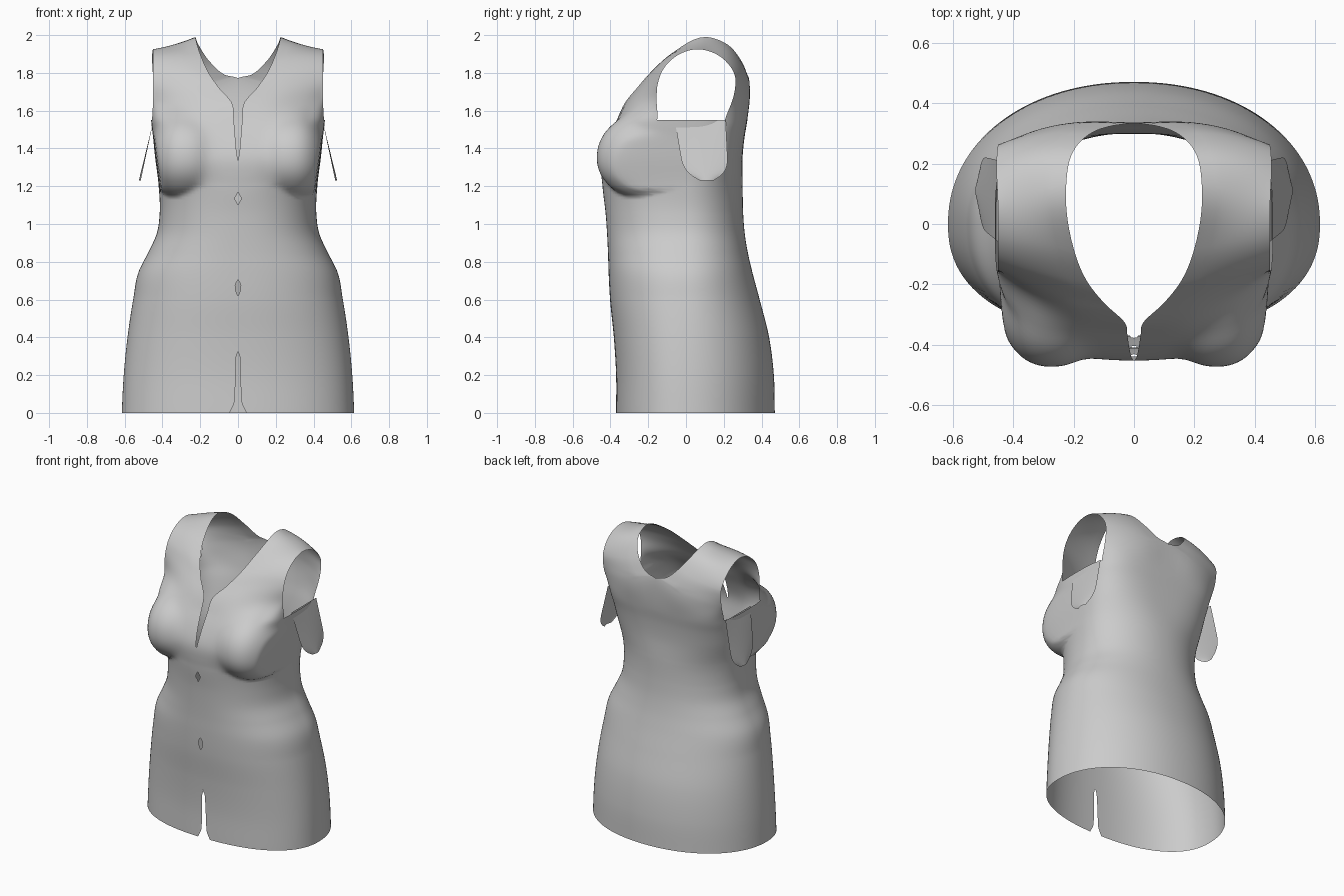
import bpy, bmesh, math
from mathutils import Vector

if "Cube" in bpy.data.objects:
    bpy.data.objects.remove(bpy.data.objects["Cube"])

FRONT, BACK = math.radians(78), math.radians(116)   # armhole corners, measured from front centre
TOP = 1.55                                          # height of the armhole bottom
NF, NS = 24, 16                                     # columns on front/back panels, under the arm

# Body profile: z, half width, front depth, back depth, squareness
PROFILE = [
    (0.00, .615, .37, .47, 2.3), (0.20, .605, .37, .465, 2.3), (0.40, .585, .382, .44, 2.3),
    (0.60, .555, .402, .39, 2.3), (0.75, .525, .41, .35, 2.3), (0.85, .475, .413, .327, 2.3),
    (0.95, .43, .418, .311, 2.3), (1.05, .415, .425, .303, 2.3), (1.20, .42, .442, .30, 2.3),
    (1.36, .44, .448, .30, 2.8), (1.46, .45, .413, .31, 3.2), (1.55, .46, .367, .325, 3.6)]
# Half width of the front opening: z, gap
GAP = [(0, .045), (.05, .02), (.12, .015), (.30, .010), (.325, 0), (.62, 0), (.64, .011), (.68, .015),
       (.705, 0), (1.105, 0), (1.125, .015), (1.145, .015), (1.165, 0), (1.33, 0), (1.40, .01), (1.55, .022)]
# Yoke sections from front to back: neck edge, middle, armhole edge
YOKE = [
    ((.028, -.33, 1.63), (.25, -.285, 1.64), (.45, -.155, 1.64)),
    ((.10, -.26, 1.72), (.28, -.215, 1.74), (.45, -.15, 1.74)),
    ((.155, -.19, 1.80), (.30, -.16, 1.82), (.45, -.12, 1.82)),
    ((.20, -.08, 1.90), (.33, -.06, 1.905), (.45, -.05, 1.89)),
    ((.225, .11, 1.99), (.34, .09, 1.95), (.45, .06, 1.925)),
    ((.21, .22, 1.95), (.33, .21, 1.925), (.455, .19, 1.88)),
    ((.15, .295, 1.86), (.30, .295, 1.82), (.45, .26, 1.78)),
    ((.07, .325, 1.79), (.27, .318, 1.755), (.447, .26, 1.72)),
    ((0, .333, 1.772), (.255, .328, 1.70), (.445, .25, 1.67))]


def hermite(p0, p, q, q1, h0, h, h1, t):
    """Smooth curve from p to q with unevenly spaced neighbours."""
    m0 = ((p - p0) / h0 * h + (q - p) / h * h0) / (h0 + h) * h
    m1 = ((q - p) / h * h1 + (q1 - q) / h1 * h) / (h + h1) * h
    return ((2 * t ** 3 - 3 * t * t + 1) * p + (t ** 3 - 2 * t * t + t) * m0
            + (3 * t * t - 2 * t ** 3) * q + (t ** 3 - t * t) * m1)


KNOTS = [(-.2, .62, .37, .47, 2.3)] + PROFILE + [(1.64, .46, .315, .335, 3.6)]


def profile(z):
    i = 1
    while i < len(KNOTS) - 3 and z > KNOTS[i + 1][0]:
        i += 1
    k = KNOTS[i - 1:i + 3]
    h = [k[j + 1][0] - k[j][0] for j in range(3)]
    return [hermite(*(r[c] for r in k), *h, (z - k[1][0]) / h[1]) for c in range(1, 5)]


def gap(z):
    for (z0, g0), (z1, g1) in zip(GAP, GAP[1:]):
        if z <= z1:
            return g0 + (g1 - g0) * (z - z0) / (z1 - z0)
    return GAP[-1][1]


def body_point(z, a):
    """Point on the torso at height z and angle a (0 front, pi back)."""
    w, f, b, n = profile(z)
    c = math.cos(a)
    if c < 0:
        n -= .2 * min(max((1.36 - z) / .3, 0), 1)
    x = w * max(math.sin(a), 0) ** (2 / n)
    y = (-f if c > 0 else b) * abs(c) ** (2 / n)
    if c > 0:                                        # bust, softly merged with the torso
        dz = abs(z - 1.35) / (.25 if z > 1.35 else .228)
        r = 1 - abs((x - .27) / .195) ** 2.4 - dz ** 2.1
        if r > 0:
            k = min(max((math.radians(90) - a) / math.radians(18), 0), 1)
            e = -.18 - .293 * math.sqrt(r)
            h = max(.02 - abs(e - y), 0) / .02
            e = min(e, y) - h * h * .005 * min(1, r * 3)
            y += (e - y) * k * k * (3 - 2 * k)
    if a < 1e-6:
        x = gap(z)
    return Vector((x, y, z))


def add_grid(bm, rows):
    vs = [[bm.verts.new(p) for p in row] for row in rows]
    for r0, r1 in zip(vs, vs[1:]):
        for j in range(len(r0) - 1):
            bm.faces.new((r0[j], r0[j + 1], r1[j + 1], r1[j]))


def finish(bm, name, mat):
    bmesh.ops.recalc_face_normals(bm, faces=bm.faces)
    me = bpy.data.meshes.new(name)
    bm.to_mesh(me)
    bm.free()
    me.materials.append(mat)
    for p in me.polygons:
        p.use_smooth = True
    ob = bpy.data.objects.new(name, me)
    bpy.context.collection.objects.link(ob)
    m = ob.modifiers.new("mirror", 'MIRROR')
    m.use_clip = True
    m.merge_threshold = 0.0005


cloth = bpy.data.materials.new("grey_cloth")
cloth.diffuse_color = (.6, .6, .6, 1)
cloth.use_nodes = True
cloth.node_tree.nodes["Principled BSDF"].inputs["Base Color"].default_value = cloth.diffuse_color

bm = bmesh.new()
front = [FRONT * i / NF for i in range(NF + 1)]
side = [FRONT + (BACK - FRONT) * i / NS for i in range(1, NS)]
back = [math.pi - (math.pi - BACK) * i / NF for i in range(NF + 1)]

# Torso from hem to armholes
ROWS = 110
add_grid(bm, [[body_point(TOP * i / ROWS, a) for a in front + side + back[::-1]] for i in range(ROWS + 1)])

# Yoke: front panel, over the shoulder, back panel
columns = []
for i in range(NF + 1):
    v = (math.sin(front[i]) / math.sin(FRONT)) ** .556
    pts = [body_point(1.46, front[i]), body_point(TOP, front[i])]
    for n, m, a in YOKE:
        n, m, a = Vector(n), Vector(m), Vector(a)
        pts.append(n * (1 - v) * (1 - 2 * v) + m * 4 * v * (1 - v) + a * v * (2 * v - 1))
    pts += [body_point(TOP, back[i]), body_point(1.46, back[i])]
    col = []
    for k in range(1, len(pts) - 2):
        p = pts[k - 1:k + 3]
        h = [(p[j + 1] - p[j]).length for j in range(3)]
        for s in range(6):
            q = hermite(*p, *h, s / 6)
            if k == len(pts) - 3:                    # straight below the back neckline
                q.x = p[1].x + (p[2].x - p[1].x) * s / 6
            col.append(q)
    columns.append(col + [pts[-2]])
add_grid(bm, columns)
bmesh.ops.remove_doubles(bm, verts=bm.verts, dist=0.0005)

# Relax the bust and the seam between torso and yoke
soft = [v for v in bm.verts if 1.2 < v.co.z < 1.75 and not v.is_boundary and v.co.x > .04]
for _ in range(4):
    bmesh.ops.smooth_vert(bm, verts=soft, factor=.5, use_axis_x=True, use_axis_y=True, use_axis_z=True)
finish(bm, "blouse_body", cloth)

# Loose sleeve flap hanging from the armhole
bm = bmesh.new()
rows = []
for i in range(17):
    s = i / 16
    half = .135 * math.sqrt(max(1 - max((s - .6) / .4, 0) ** 2.5, .1)) * (1 - .14 * s)
    mid = .075 + .035 * s
    rows.append([(.447 + .078 * s - .01 * (u / 6) ** 2 * s,
                  mid + half * u / 6, TOP - .32 * s) for u in range(-6, 7)])
add_grid(bm, rows)
finish(bm, "sleeve_flap", cloth)
